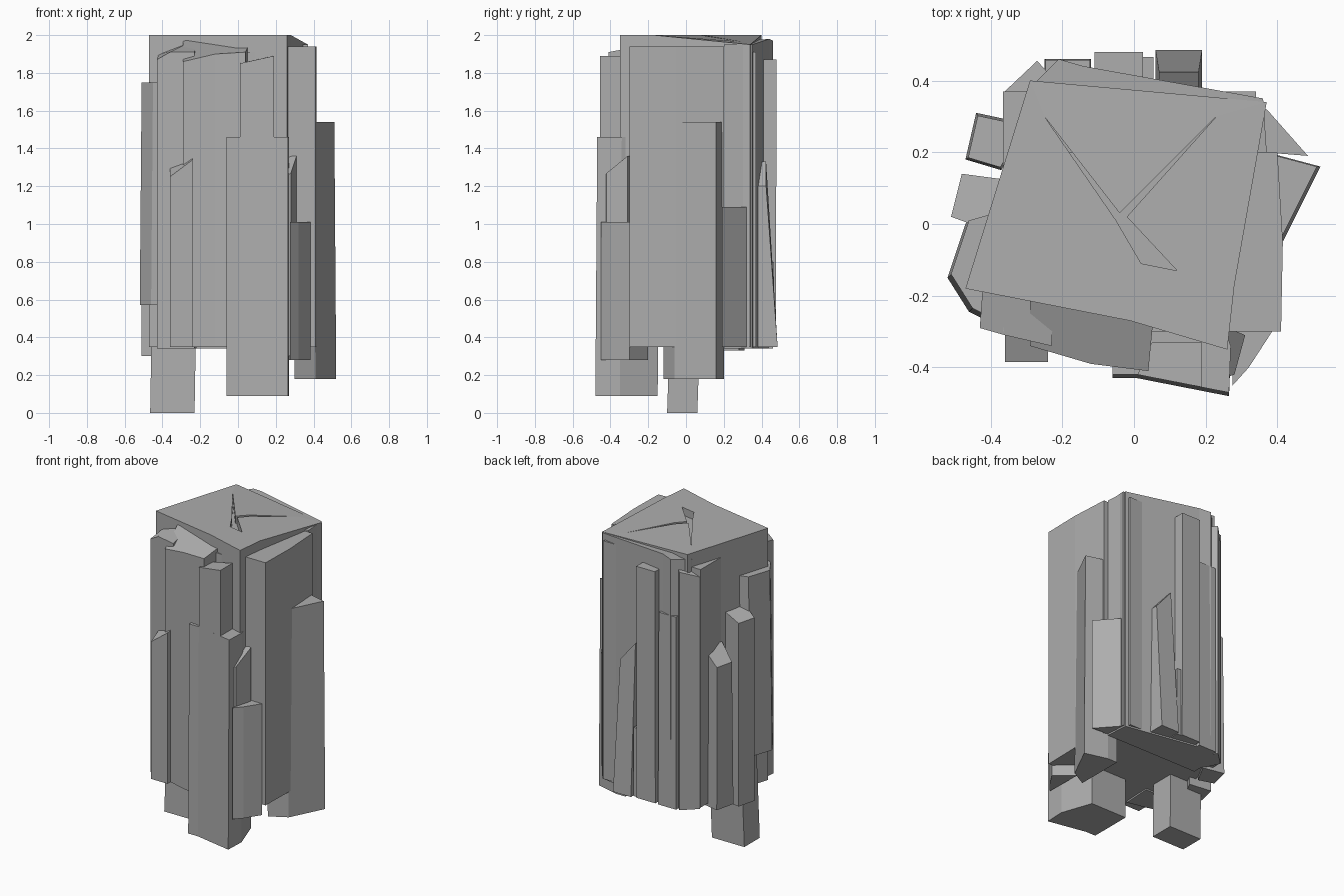
import bpy
import bmesh
from mathutils import Vector

default_cube = bpy.data.objects.get("Cube")
if default_cube:
    bpy.data.objects.remove(default_cube, do_unlink=True)

stone = bpy.data.materials.new("grey stone")
stone.use_nodes = True
stone_colour = (0.42, 0.42, 0.42, 1)
stone.diffuse_color = stone_colour
stone.node_tree.nodes["Principled BSDF"].inputs["Base Color"].default_value = stone_colour


def shard(name, outline, bottom, top, lean=(0, 0), taper=1.0):
    """Raise a footprint into a rock column; top is one height or one per corner."""
    heights = top if isinstance(top, (list, tuple)) else [top] * len(outline)
    middle = sum((Vector(p) for p in outline), Vector((0, 0))) / len(outline)
    bm = bmesh.new()
    lower = [bm.verts.new((x, y, bottom)) for x, y in outline]
    upper = []
    for point, height in zip(outline, heights):
        x, y = middle + (Vector(point) - middle) * taper + Vector(lean)
        upper.append(bm.verts.new((x, y, height)))
    count = len(outline)
    bm.faces.new(lower)
    bm.faces.new(upper)
    for i in range(count):
        j = (i + 1) % count
        bm.faces.new((lower[i], lower[j], upper[j], upper[i]))
    bmesh.ops.recalc_face_normals(bm, faces=bm.faces)
    mesh = bpy.data.meshes.new(name)
    bm.to_mesh(mesh)
    bm.free()
    mesh.materials.append(stone)
    rock = bpy.data.objects.new(name, mesh)
    bpy.context.collection.objects.link(rock)
    return rock


def block(name, left, right, front, back, bottom, top, **options):
    """Four sided column given by its extents."""
    outline = [(left, front), (right, front), (right, back), (left, back)]
    return shard(name, outline, bottom, top, **options)


# Main column with a forked crack cut into its cap
core = shard("core_column",
             [(-.47, -.18), (-.01, -.27), (.26, -.35), (.28, -.17), (.37, .34), (-.29, .4)],
             .35, [2, 2, 2, 2, 1.95, 2])
crack = shard("crack_cutter",
              [(-.25, .3), (-.05, .01), (.02, -.11), (.12, -.13), (-.02, .02), (.23, .3), (-.04, .03)],
              1.95, 2.1)
crack.hide_render = True
crack.hide_viewport = True
crack.display_type = "WIRE"
cut = core.modifiers.new("forked crack", "BOOLEAN")
cut.operation = "DIFFERENCE"
cut.solver = "EXACT"
cut.object = crack
block("inner_body", -.365, .34, -.3, .37, .35, 1.91)

# Large slabs wrapping the column
shard("back_slab",
      [(-.3, .37), (-.21, .46), (-.14, .44), (.36, .35), (.37, .2), (-.3, .2)],
      .34, [1.96, 1.97, 1.98, 1.95, 1.95, 1.96])
shard("left_side_slab",
      [(.2, -.33), (.26, -.3), (.41, -.3), (.415, -.05), (.4, .2), (.3, .2)],
      .35, 1.94)
shard("left_side_wedge",
      [(.3, -.12), (.41, -.06), (.52, .16), (.37, .2), (.3, .2)],
      .18, 1.54, lean=(-.01, 0))
shard("left_back_wedge", [(.36, .2), (.485, .19), (.37, .32), (.3, .3)], .35, 1.09)
shard("front_slab",
      [(-.29, -.34), (-.12, -.39), (.04, -.41), (.06, -.2), (-.29, -.2)],
      .35, [1.86, 1.9, 1.91, 1.95, 1.98])
shard("front_right_slab",
      [(-.43, -.29), (-.36, -.31), (-.23, -.34), (-.22, -.15), (-.42, -.15)],
      .34, [1.87, 1.91, 1.91, 1.98, 1.9])

# Front pillars and the long hanging foot
shard("front_foot",
      [(-.06, -.43), (.01, -.43), (.265, -.48), (.27, -.35), (.2, -.15), (-.06, -.15)],
      .09, 1.46, lean=(0, .01))
shard("front_pillar", [(.01, -.42), (.19, -.455), (.19, -.33), (.05, -.33)],
      .35, [1.85, 1.89, 1.89, 1.86])
shard("front_low_shard", [(-.36, -.385), (-.24, -.385), (-.24, -.3), (-.36, -.3)],
      .35, [1.25, 1.34, 1.36, 1.3])
shard("front_left_spike", [(.25, -.43), (.28, -.42), (.31, -.31), (.24, -.28)],
      .3, [1.25, 1.27, 1.36, 1.36])
shard("front_left_stub", [(.275, -.45), (.32, -.4), (.385, -.3), (.27, -.2)], .28, 1.01)

# Right side pillars with the lowest foot
shard("right_side_slab",
      [(-.52, -.15), (-.46, -.245), (-.41, -.27), (-.37, -.1), (-.4, .02), (-.47, .0)],
      .57, 1.75, lean=(.01, .01))
block("right_foot", -.465, -.23, -.1, .06, 0, .6, lean=(.01, .02))
shard("right_pillar", [(-.51, .02), (-.4, -.02), (-.33, .12), (-.48, .14)],
      .3, [1.5, 1.56, 1.56, 1.5])
shard("right_low_pillar", [(-.47, .18), (-.37, .15), (-.3, .28), (-.44, .31)],
      .33, [1.26, 1.36, 1.36, 1.26], taper=.9)
shard("right_back_corner", [(-.36, .37), (-.27, .455), (-.22, .4), (-.3, .25)],
      .34, [1.86, 1.9, 1.9, 1.9])

# Back pillars
block("back_tall_pillar", -.11, .025, .36, .475, .35, 1.87, lean=(0, .005))
block("back_spike", .06, .19, .34, .485, .35, [1.33, 1.2, 1.2, 1.33], lean=(0, -.05), taper=.85)
block("back_sliver", .02, .055, .36, .465, .35, .8)
block("back_corner_pillar", -.25, -.12, .36, .46, .34, 1.6, taper=.95)

bpy.context.view_layer.update()
